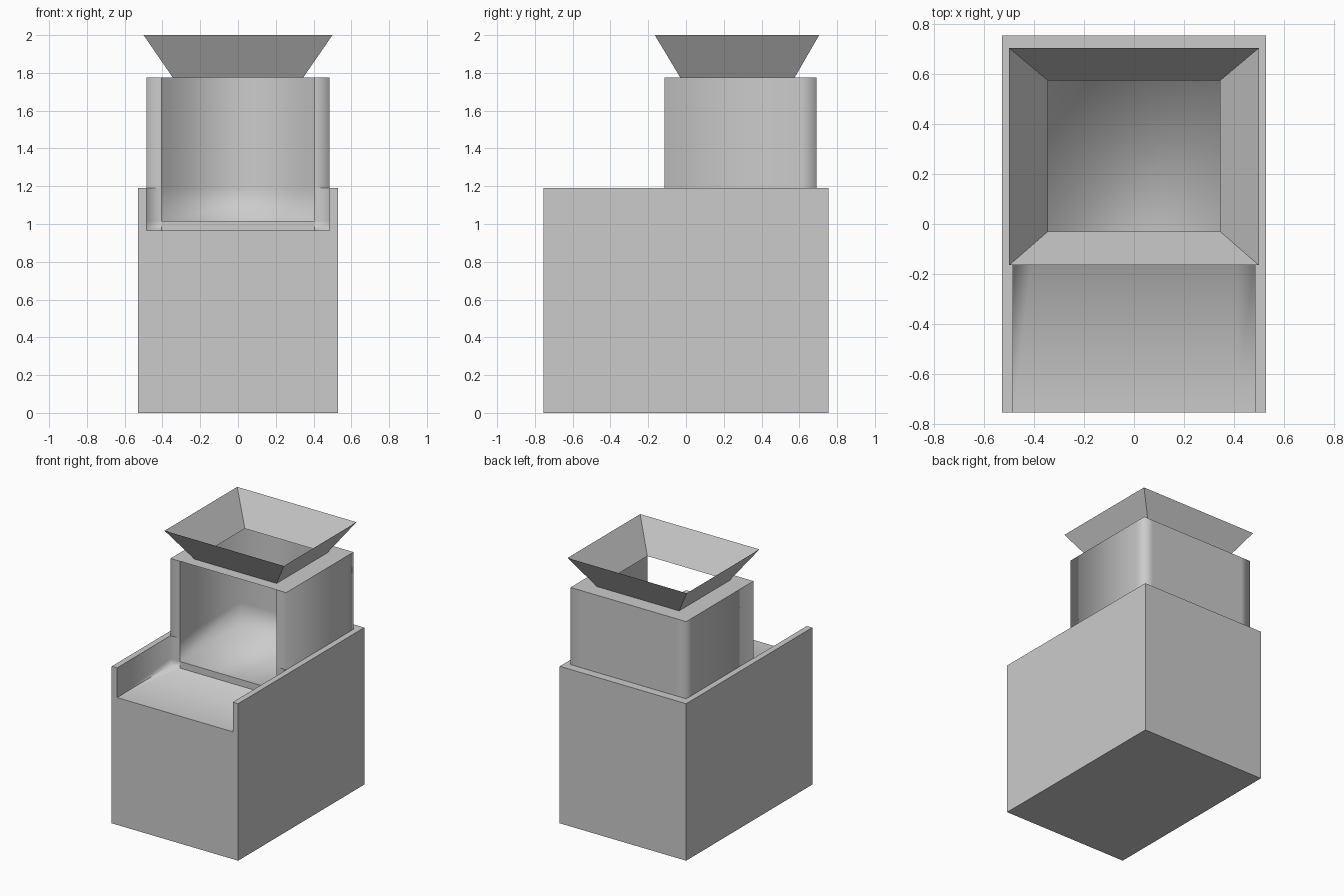
import bpy, bmesh

if "Cube" in bpy.data.objects:
    bpy.data.objects.remove(bpy.data.objects["Cube"])

# grid lines shared by the base, recess and open-fronted tower
XS = [-.53, -.485, -.405, .405, .485, .53]
YS = [-.755, -.115, .61, .69, .755]
ZS = [0, .965, 1.015, 1.19, 1.775]
TOP, RIM, SILL, FLOOR = 1.775, 1.19, 1.015, .965


def height(i, j):
    """Solid height of one plan cell; 0 outside the plan."""
    if not (0 <= i < 5 and 0 <= j < 4):
        return 0
    if i in (0, 4) or j == 3:
        return RIM
    if j == 0:
        return FLOOR
    return SILL if (i, j) == (2, 1) else TOP


def finish(bm, name):
    mesh = bpy.data.meshes.new(name)
    bm.to_mesh(mesh)
    bm.free()
    ob = bpy.data.objects.new(name, mesh)
    bpy.context.collection.objects.link(ob)
    return ob


def rect(x0, x1, y0, y1, z):
    return [(x0, y0, z), (x1, y0, z), (x1, y1, z), (x0, y1, z)]


def band(name, lower, upper):
    """Thin four-sided sheet between two rectangles."""
    bm = bmesh.new()
    a = [bm.verts.new(p) for p in lower]
    b = [bm.verts.new(p) for p in upper]
    for k in range(4):
        n = (k + 1) % 4
        bm.faces.new((a[k], a[n], b[n], b[k]))
    return finish(bm, name)


# machine body: base box with front recess, and the tower rising from it
bm = bmesh.new()


def quad(*pts):
    bm.faces.new([bm.verts.new(p) for p in pts])


for i in range(5):
    for j in range(4):
        h = height(i, j)
        x0, x1, y0, y1 = XS[i], XS[i + 1], YS[j], YS[j + 1]
        quad(*rect(x0, x1, y0, y1, h))
        quad(*reversed(rect(x0, x1, y0, y1, 0)))
        sides = [(0, -1, (x0, y0), (x1, y0)), (1, 0, (x1, y0), (x1, y1)),
                 (0, 1, (x1, y1), (x0, y1)), (-1, 0, (x0, y1), (x0, y0))]
        for di, dj, p, q in sides:
            low = height(i + di, j + dj)
            for za, zb in zip(ZS, ZS[1:]):
                if za >= low and zb <= h:
                    quad((*p, za), (*q, za), (*q, zb), (*p, zb))
bmesh.ops.remove_doubles(bm, verts=bm.verts, dist=1e-4)


# smooth tower and floor, crisp outer box, rims and front opening
def same(v, w):
    return abs(v - w) < 1e-3


for f in bm.faces:
    f.smooth = True
for e in bm.edges:
    def both(test):
        return all(test(v.co) for v in e.verts)
    e.smooth = not (
        both(lambda c: same(abs(c.x), .53)) or both(lambda c: same(abs(c.y), .755))
        or both(lambda c: same(c.z, RIM)) or both(lambda c: same(c.z, TOP))
        or both(lambda c: same(abs(c.x), .405) and same(c.y, -.115))
        or both(lambda c: same(c.z, SILL) and same(c.y, -.115))
        or both(lambda c: same(abs(c.x), .485) and same(c.z, FLOOR)))
finish(bm, "body")

# thin lid around the feed hole, and the flared hopper above it
hole = rect(-.345, .345, -.03, .575, TOP)
band("tower_lid", rect(-.405, .405, -.115, .61, TOP), hole)
band("hopper", hole, rect(-.5, .5, -.165, .705, 2.0))
